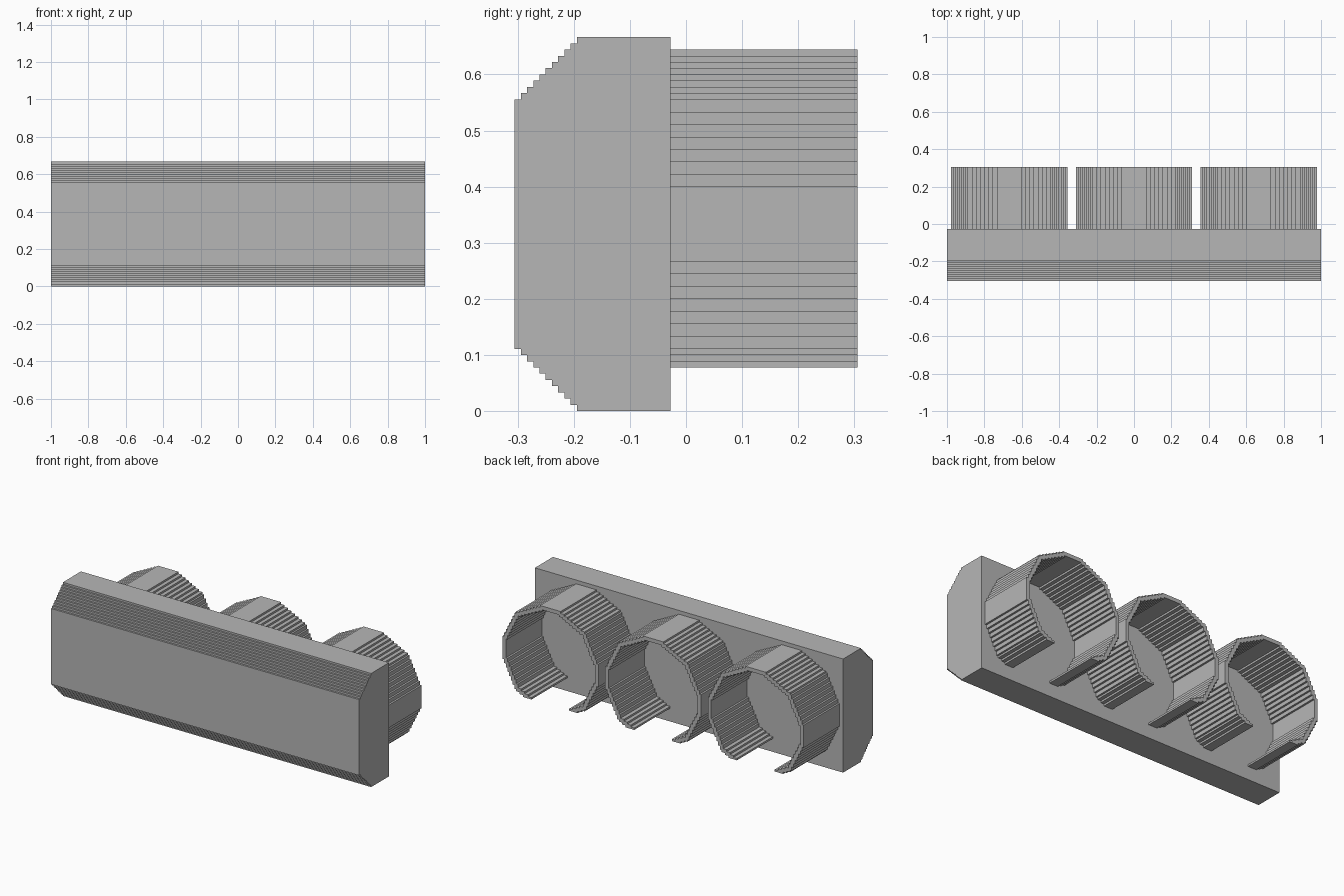
import bpy, bmesh

if "Cube" in bpy.data.objects:
    bpy.data.objects.remove(bpy.data.objects["Cube"])

U = 1 / 90  # one step of the stepped surfaces

grey = bpy.data.materials.new("grey plastic")
grey.diffuse_color = (0.47, 0.47, 0.47, 1)
grey.use_nodes = True
grey.node_tree.nodes["Principled BSDF"].inputs["Base Color"].default_value = grey.diffuse_color


def extrude_outline(name, pts, axis_map, start, end):
    """Extrude a closed 2D outline from start to end along one axis."""
    bm = bmesh.new()
    a = [bm.verts.new(axis_map(p, start)) for p in pts]
    b = [bm.verts.new(axis_map(p, end)) for p in pts]
    n = len(pts)
    bm.faces.new(a)
    bm.faces.new(b[::-1])
    for i in range(n):
        j = (i + 1) % n
        bm.faces.new((a[j], a[i], b[i], b[j]))
    bmesh.ops.recalc_face_normals(bm, faces=bm.faces[:])
    mesh = bpy.data.meshes.new(name)
    bm.to_mesh(mesh)
    bm.free()
    mesh.materials.append(grey)
    obj = bpy.data.objects.new(name, mesh)
    bpy.context.collection.objects.link(obj)
    return obj


# Front plate: side profile with stepped bevels on the front edges
Y0, Y1, Y2 = -27.5, -2.5, 27.5
upper = []
for i in range(10):
    upper += [(Y0 + i, 50 + i), (Y0 + i + 1, 50 + i)]
upper.append((Y0 + 10, 60))
lower = [(y, 60 - z) for y, z in upper]
profile = lower + [(Y1, 0), (Y1, 60)] + upper[::-1]
# drop the straight-through points at the bevel starts and merge order
profile = lower[::-1] + upper + [(Y1, 60), (Y1, 0)]
extrude_outline("front_plate", profile,
                lambda p, x: (x * U, p[0] * U, p[1] * U), -90, 90)


# Clip rings: stepped twelve-sided tubes, open at the bottom
def quarter(radius, half_flat):
    """Stepped quarter outline from the top flat to the side flat."""
    levels = [(half_flat + 2 * i, radius - i) for i in range(8)]
    levels += [(z, w) for w, z in reversed(levels) if z != w]
    pts = [levels[0]]
    for (w0, _), (w1, z1) in zip(levels, levels[1:]):
        pts += [(w0, z1), (w1, z1)]
    return pts


def open_arc(radius, half_flat, cut):
    """Outline from the right lower end over the top to the left lower end."""
    q = quarter(radius, half_flat)
    low = [(x, -z) for x, z in reversed(q) if z < cut]
    right = low[::-1] + q[::-1]
    right = [(low[-1][0], -cut)] + right
    return right + [(-x, z) for x, z in reversed(right)]


ring = open_arc(28, 6, 23) + open_arc(26, 5, 23)[::-1]
for side, cx in (("left", -60), ("middle", 0), ("right", 60)):
    extrude_outline(side + "_clip_ring", ring,
                    lambda p, y, cx=cx: ((p[0] + cx) * U, y * U, (p[1] + 30) * U),
                    Y1, Y2)
